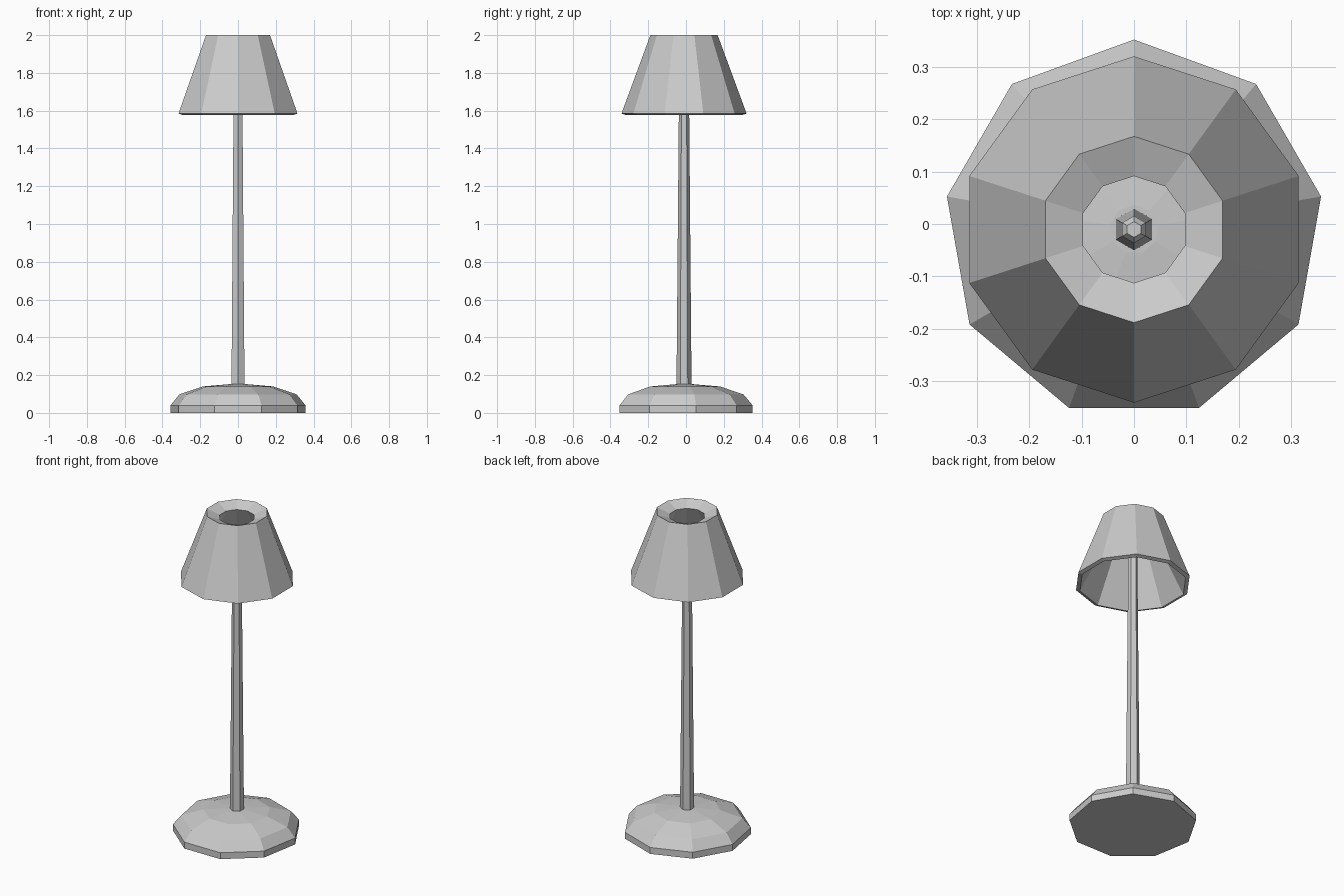
import bpy, bmesh
from math import cos, sin, pi

if "Cube" in bpy.data.objects:
    bpy.data.objects.remove(bpy.data.objects["Cube"])

CY = -0.0105  # common axis of all parts


def lathe(name, sides, rings, cap=True, closed=False):
    """Revolve (radius, z) rings with one vertex pointing to +y."""
    bm = bmesh.new()
    loops = []
    for r, z in rings:
        loops.append([bm.verts.new((r * cos(pi / 2 + 2 * pi * i / sides),
                                    r * sin(pi / 2 + 2 * pi * i / sides) + CY, z))
                      for i in range(sides)])
    pairs = list(zip(loops, loops[1:]))
    if closed:
        pairs.append((loops[-1], loops[0]))
    for a, b in pairs:
        for i in range(sides):
            j = (i + 1) % sides
            bm.faces.new((a[i], a[j], b[j], b[i]))
    if cap:
        bm.faces.new(loops[0][::-1])
        bm.faces.new(loops[-1])
    bmesh.ops.recalc_face_normals(bm, faces=bm.faces)
    mesh = bpy.data.meshes.new(name)
    bm.to_mesh(mesh)
    bm.free()
    obj = bpy.data.objects.new(name, mesh)
    bpy.context.collection.objects.link(obj)
    return obj


# nine-sided stepped base
lathe("base", 9, [(0.363, 0), (0.363, 0.04), (0.315, 0.098),
                  (0.19, 0.14), (0.047, 0.152)])

# tapered six-sided stem ending inside the shade
lathe("stem", 6, [(0.040, 0.13), (0.026, 1.76), (0.015, 1.775)])

# ten-sided hollow shade with sunken top rim
lathe("shade", 10, [(0.331, 1.585), (0.178, 2.0), (0.102, 1.97), (0.308, 1.577)],
      cap=False, closed=True)
